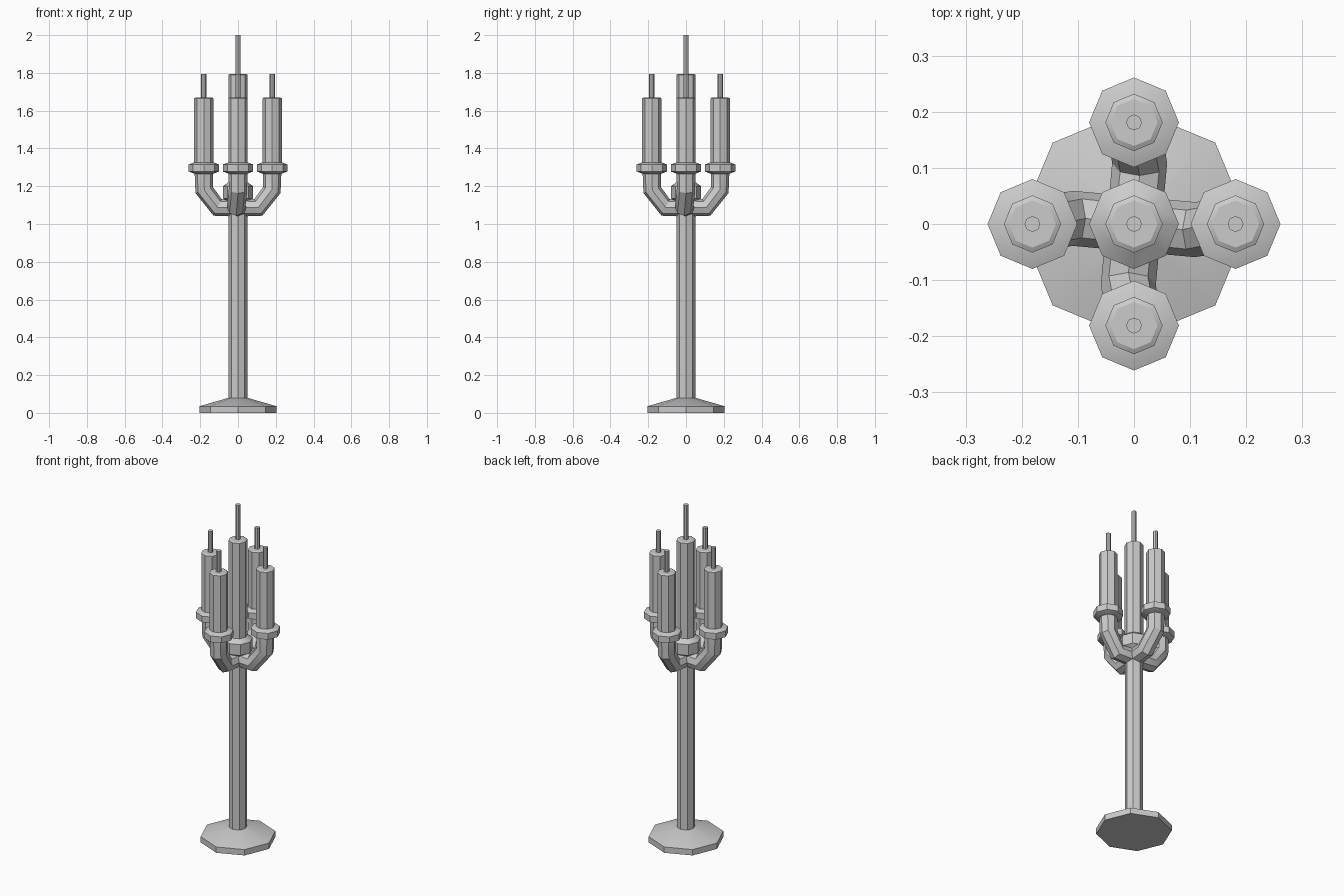
import bpy, bmesh
from math import cos, sin, pi
from mathutils import Vector, Matrix

if "Cube" in bpy.data.objects:
    bpy.data.objects.remove(bpy.data.objects["Cube"])

SIDES = 8


def finish(name, rings, turn=0.0):
    """Skin a list of vertex rings into a capped object."""
    bm = bmesh.new()
    loops = [[bm.verts.new(p) for p in ring] for ring in rings]
    for a, b in zip(loops, loops[1:]):
        for i in range(SIDES):
            j = (i + 1) % SIDES
            bm.faces.new((a[i], a[j], b[j], b[i]))
    bm.faces.new(loops[0][::-1])
    bm.faces.new(loops[-1])
    bmesh.ops.rotate(bm, verts=bm.verts, cent=(0, 0, 0), matrix=Matrix.Rotation(turn, 3, 'Z'))
    bmesh.ops.recalc_face_normals(bm, faces=bm.faces)
    mesh = bpy.data.meshes.new(name)
    bm.to_mesh(mesh)
    bm.free()
    obj = bpy.data.objects.new(name, mesh)
    bpy.context.collection.objects.link(obj)
    bpy.ops.object.select_all(action='DESELECT')
    obj.select_set(True)
    bpy.context.view_layer.objects.active = obj
    bpy.ops.object.shade_smooth_by_angle()
    return obj


def lathe(name, profile, x=0.0, turn=0.0):
    """Eight-sided turned part from (radius, z) points."""
    rings = [[(x + r * cos(2 * pi * i / SIDES), r * sin(2 * pi * i / SIDES), z)
              for i in range(SIDES)] for r, z in profile]
    return finish(name, rings, turn)


def tube(name, path, radius, turn=0.0):
    """Eight-sided tube following a path."""
    pts = [Vector(p) for p in path]
    rings = []
    for k, p in enumerate(pts):
        before = (p - pts[k - 1]).normalized() if k else Vector()
        after = (pts[k + 1] - p).normalized() if k < len(pts) - 1 else Vector()
        tangent = (before + after).normalized()
        side = Vector((0, 1, 0))
        side = (side - tangent * side.dot(tangent)).normalized()
        up = tangent.cross(side)
        rings.append([p + radius * (side * cos(2 * pi * i / SIDES) + up * sin(2 * pi * i / SIDES))
                      for i in range(SIDES)])
    return finish(name, rings, turn)


def candle(prefix, bottom, top, wick_top, x=0.0, turn=0.0):
    lathe(prefix + "_candle", [(0.051, bottom), (0.051, top - 0.005), (0.042, top)], x, turn)
    lathe(prefix + "_wick", [(0.014, top - 0.01), (0.014, wick_top)], x, turn)


# Foot and stem
lathe("base", [(0.205, 0), (0.205, 0.035), (0.05, 0.08)])
lathe("stem", [(0.05, 0.06), (0.05, 1.14)])

# Central cup and candle
lathe("centre_cup", [(0.05, 1.115), (0.08, 1.135), (0.08, 1.20), (0.05, 1.222)])
candle("centre", 1.21, 1.795, 2.0)

# Four arms, each with a cup and candle
ARM = [(0, 0, 1.088), (0.108, -0.01, 1.088), (0.179, 0, 1.18), (0.181, 0, 1.28)]
for n, side in enumerate(("right", "back", "left", "front")):
    turn = n * pi / 2
    tube(side + "_arm", ARM, 0.049, turn)
    lathe(side + "_cup", [(0.05, 1.266), (0.08, 1.278), (0.08, 1.315), (0.05, 1.327)], 0.181, turn)
    candle(side, 1.315, 1.67, 1.795, 0.181, turn)
